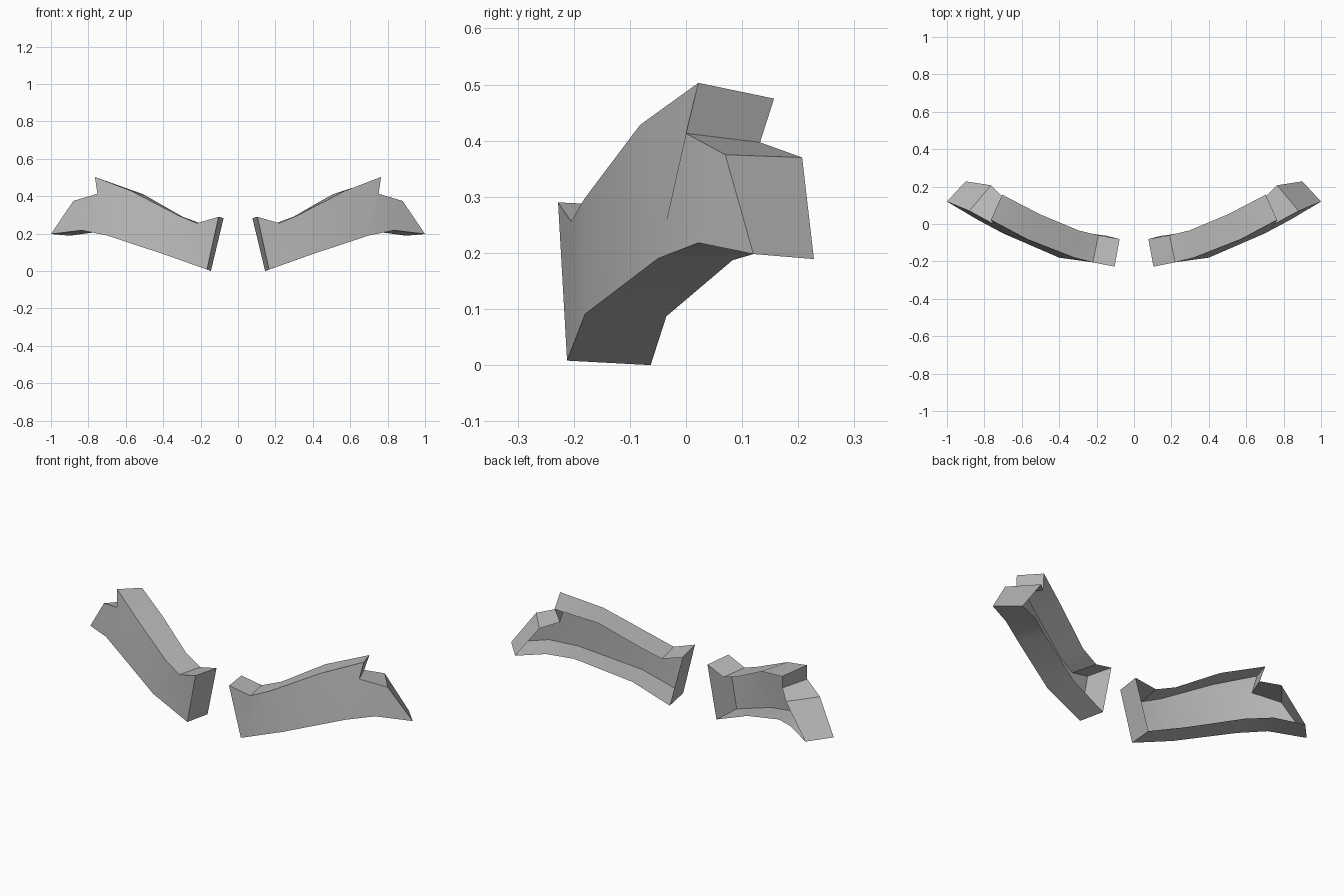
import bpy
import bmesh
import math
from mathutils import Vector

default_cube = bpy.data.objects.get("Cube")
if default_cube:
    bpy.data.objects.remove(default_cube, do_unlink=True)

# One plain grey for both parts
grey = bpy.data.materials.new("plain grey")
grey.use_nodes = True
grey_colour = (0.5, 0.5, 0.5, 1.0)
grey.diffuse_color = grey_colour
grey.node_tree.nodes["Principled BSDF"].inputs["Base Color"].default_value = grey_colour

# Outline of one brow: front corner, then the matching corner of the rear rim
outline = {
    "inner_top": ((.104, -.228, .29), (.077, -.08, .283)),
    "dip": ((.22, -.205, .256), (.19, -.06, .251)),
    "rise": ((.32, -.18, .298), (.295, -.035, .29)),
    "arch": ((.57, -.082, .428), (.505, .053, .41)),
    "peak": ((.765, .022, .503), (.705, .157, .475)),
    "notch": ((.752, 0, .413), (.69, .132, .397)),
    "shoulder": ((.88, .07, .375), (.765, .207, .37)),
    "outer_tip": ((1, .12, .198), (.9, .228, .189)),
    "lower_bend": ((.835, .022, .218), (.76, .155, .208)),
    "lower_middle": ((.7, -.05, .19), (.635, .083, .187)),
    "lower_inner": ((.4, -.18, .091), (.355, -.035, .087)),
    "inner_bottom": ((.166, -.212, .008), (.145, -.063, 0)),
}

# Panels of the curved front surface
panels = [
    ("inner_top", "dip", "inner_bottom"),
    ("dip", "rise", "lower_inner", "inner_bottom"),
    ("rise", "arch", "lower_middle", "lower_inner"),
    ("arch", "peak", "notch", "lower_middle"),
    ("notch", "lower_bend", "lower_middle"),
    ("notch", "shoulder", "outer_tip", "lower_bend"),
]


def make_brow(name, side):
    """Build an open-backed brow: a front surface with a rim running backwards."""
    bm = bmesh.new()
    front, rear = {}, {}
    for key, (near, far) in outline.items():
        front[key] = bm.verts.new(Vector((near[0] * side, near[1], near[2])))
        rear[key] = bm.verts.new(Vector((far[0] * side, far[1], far[2])))

    def add_face(corners):
        # Mirrored copies need the opposite winding to keep facing outwards
        bm.faces.new(corners if side < 0 else corners[::-1])

    for panel in panels:
        add_face([front[key] for key in panel])
    keys = list(outline)
    for here, after in zip(keys, keys[1:] + keys[:1]):
        add_face([front[after], front[here], rear[here], rear[after]])

    mesh = bpy.data.meshes.new(name)
    bm.to_mesh(mesh)
    bm.free()
    mesh.materials.append(grey)
    brow = bpy.data.objects.new(name, mesh)
    bpy.context.collection.objects.link(brow)

    # Smooth along the bends, crisp where the rim meets the front
    bpy.ops.object.select_all(action="DESELECT")
    brow.select_set(True)
    bpy.context.view_layer.objects.active = brow
    bpy.ops.object.shade_smooth_by_angle(angle=math.radians(30))
    return brow


make_brow("left_brow", 1)
make_brow("right_brow", -1)
